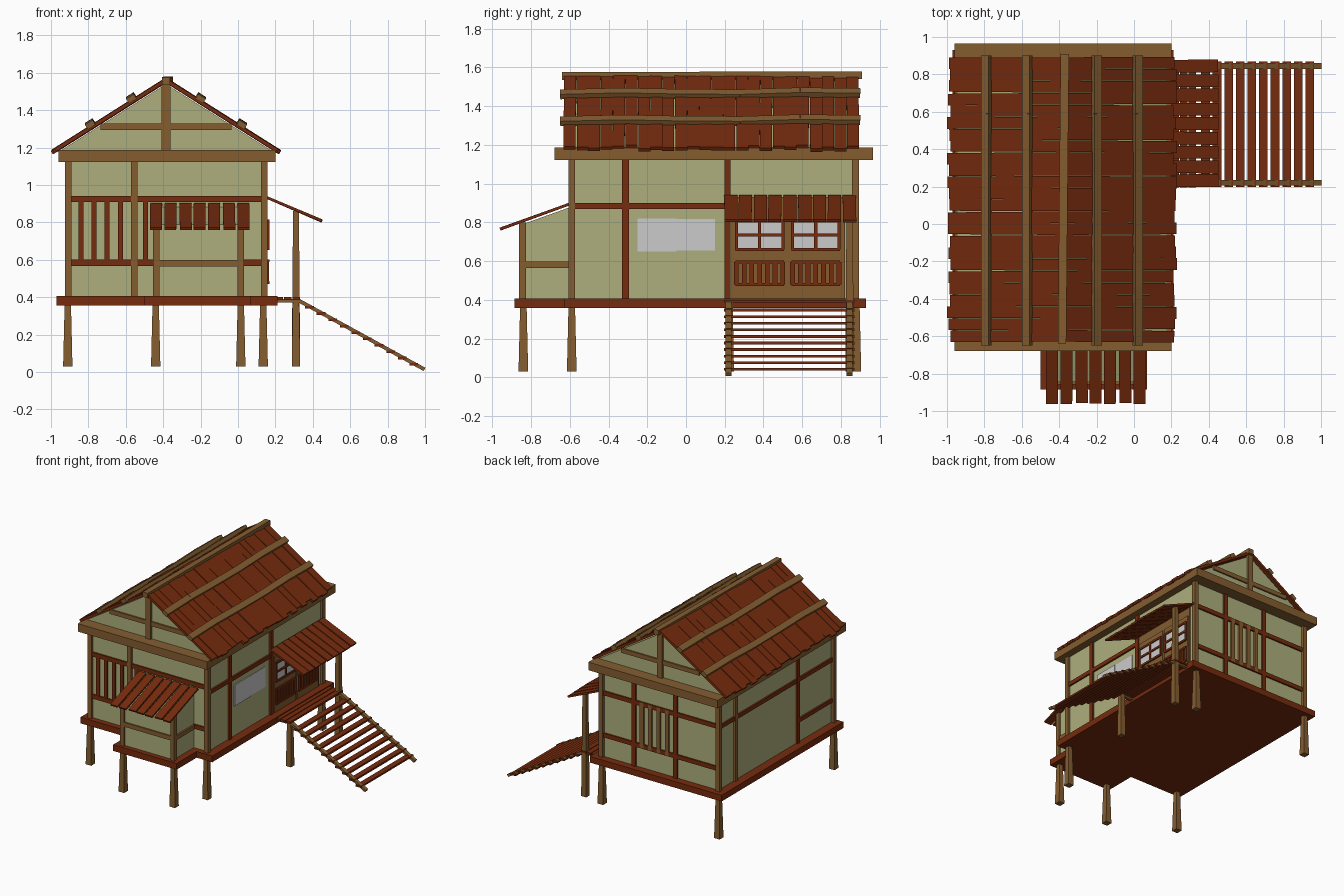
import bpy, bmesh, math, random
from mathutils import Vector, Matrix
random.seed(4)


def material(name, rgb):
    m = bpy.data.materials.new(name)
    m.diffuse_color = (*rgb, 1)
    return m


GREEN = material("plaster", (0.42, 0.43, 0.20))
BROWN = material("timber", (0.23, 0.11, 0.03))
RED = material("red_wood", (0.18, 0.024, 0.004))


def part(name, mat, bars=(), boxes=()):
    """One object from bars (p, q, width, height[, end scale]) and boxes (x0,x1,y0,y1,z0,z1)."""
    bm = bmesh.new()
    for x0, x1, y0, y1, z0, z1 in boxes:
        m = Matrix.Translation(((x0 + x1) / 2, (y0 + y1) / 2, (z0 + z1) / 2))
        bmesh.ops.create_cube(bm, size=1, matrix=m @ Matrix.Diagonal((x1 - x0, y1 - y0, z1 - z0, 1)))
    for p, q, w, h, *end in bars:
        p, q = Vector(p), Vector(q)
        d = (q - p).normalized()
        up = Vector((0, 1, 0)) if abs(d.z) > 0.95 else Vector((0, 0, 1))
        s = d.cross(up).normalized()
        n = s.cross(d)
        k = end[0] if end else 1
        for v in bmesh.ops.create_cube(bm, size=1)["verts"]:
            a, f = (q, k) if v.co.z > 0 else (p, 1)
            v.co = a + s * (v.co.x * w * f) + n * (v.co.y * h * f)
    bmesh.ops.recalc_face_normals(bm, faces=bm.faces)
    me = bpy.data.meshes.new(name)
    bm.to_mesh(me)
    bm.free()
    if mat:
        me.materials.append(mat)
    ob = bpy.data.objects.new(name, me)
    bpy.context.collection.objects.link(ob)
    return ob


def prism(name, mat, profile, direction):
    bm = bmesh.new()
    f = bm.faces.new([bm.verts.new(p) for p in profile])
    new = bmesh.ops.extrude_face_region(bm, geom=[f])["geom"]
    bmesh.ops.translate(bm, vec=direction, verts=[g for g in new if isinstance(g, bmesh.types.BMVert)])
    bmesh.ops.recalc_face_normals(bm, faces=bm.faces)
    me = bpy.data.meshes.new(name)
    bm.to_mesh(me)
    bm.free()
    me.materials.append(mat)
    bpy.context.collection.objects.link(bpy.data.objects.new(name, me))


def post(x, y, z0, z1, w=0.035):
    return (x - w / 2, x + w / 2, y - w / 2, y + w / 2, z0, z1)


RX = -0.385  # ridge position

# Floor slab with the front bay
prism("floor_slab", RED, [(-0.97, 0.93, 0.357), (0.21, 0.93, 0.357), (0.21, -0.63, 0.357),
      (0.07, -0.63, 0.357), (0.07, -0.885, 0.357), (-0.5, -0.885, 0.357), (-0.5, -0.63, 0.357),
      (-0.97, -0.63, 0.357)], (0, 0, 0.05))

# Tapered stilts
part("stilts", BROWN, [((x, y, 0.03), (x, y, 0.36), 0.05, 0.05, 0.68) for x, y in
     [(-0.91, -0.59), (0.135, -0.59), (-0.91, 0.88), (0.135, 0.88), (-0.44, -0.84), (0.015, -0.84)]])

# Main walls, gable and ring beam
part("walls", GREEN, boxes=[(-0.9, 0.14, -0.585, 0.87, 0.4, 1.13)])
prism("gable", GREEN, [(-0.955, -0.585, 1.18), (0.185, -0.585, 1.18), (RX, -0.585, 1.54)], (0, 1.455, 0))
part("ring_beam", BROWN, boxes=[(-0.96, 0.2, -0.68, 0.965, 1.122, 1.187)])
part("corner_posts", BROWN, boxes=[post(x, y, 0.4, 1.13) for x in (-0.907, 0.14) for y in (-0.59, 0.875)])
part("wall_posts", BROWN, boxes=[post(-0.555, -0.585, 0.4, 1.13), post(-0.9, 0.66, 0.4, 1.13)])
part("gable_timbers", BROWN, boxes=[b for y in (-0.585, 0.87) for b in (
     (RX - 0.023, RX + 0.023, y - 0.018, y + 0.018, 1.18, 1.55),
     (-0.735, -0.035, y - 0.012, y + 0.012, 1.295, 1.33))])

# Red wall framing
front = [(-0.9, 0.14, -0.597, -0.575, z, z + 0.034) for z in (0.567, 0.908)]
front += [(x - 0.014, x + 0.014, -0.595, -0.575, 0.59, 0.92) for x in (-0.84, -0.77, -0.70, -0.628, -0.495)]
right = [(0.13, 0.153, -0.59, 0.22, 0.868, 0.9), (0.13, 0.155, -0.33, -0.295, 0.4, 1.13),
         (0.13, 0.155, 0.198, 0.23, 0.4, 1.13)]
left = [(-0.913, -0.89, -0.59, 0.87, 0.9, 0.932), (-0.915, -0.89, -0.155, -0.12, 0.4, 1.13),
        (-0.913, -0.89, -0.59, -0.13, 0.57, 0.602)]
back = [(-0.9, 0.14, 0.86, 0.883, z, z + 0.034) for z in (0.567, 0.908)]
back += [(x - 0.017, x + 0.017, 0.86, 0.885, 0.4, 1.13) for x in (-0.15, -0.52)]
part("wall_framing", RED, boxes=front + right + left + back)
part("back_window_bars", BROWN, boxes=[(x - 0.016, x + 0.016, 0.86, 0.884, 0.57, 0.94)
     for x in (-0.22, -0.295, -0.37, -0.445)])

# Sliding window on the right wall
part("window_panes", None, boxes=[(0.13, 0.147, -0.25, -0.05, 0.65, 0.82), (0.13, 0.143, -0.05, 0.15, 0.655, 0.818)])

# Double door
part("door_leaves", BROWN, boxes=[(0.13, 0.15, 0.235, 0.82, 0.4, 0.93)] +
     [(0.14, 0.157, y, y + 0.27, 0.41, 0.86) for y in (0.245, 0.535)])
glass, trim = [], []
for y in (0.26, 0.55):
    glass.append((0.15, 0.16, y, y + 0.24, 0.665, 0.805))
    trim += [(0.15, 0.168, y - 0.005, y + 0.245, z - 0.008, z + 0.008) for z in (0.66, 0.735, 0.808, 0.595, 0.478)]
    trim += [(0.15, 0.168, y + t - 0.008, y + t + 0.008, 0.66, 0.808) for t in (0, 0.12, 0.24)]
    trim += [(0.15, 0.165, y + 0.04 * i - 0.012, y + 0.04 * i + 0.012, 0.48, 0.595) for i in range(7)]
part("door_glass", None, boxes=glass)
part("door_trim", RED, boxes=trim)

# Front bay
prism("bay_walls", GREEN, [(-0.44, -0.845, 0.4), (-0.44, -0.58, 0.4), (-0.44, -0.58, 0.885),
      (-0.44, -0.845, 0.79)], (0.455, 0, 0))
part("bay_frame", BROWN, boxes=[post(x, -0.845, 0.4, 0.8) for x in (-0.437, 0.015)] +
     [(-0.452, 0.028, -0.857, -0.59, 0.563, 0.598)])


def canopy(name, start, end, step, n, w):
    bars = []
    for i in range(n):
        o = Vector(step) * i
        j = Vector((random.uniform(-1, 1), random.uniform(-1, 1), random.uniform(-0.3, 0.3))) * 0.004
        bars.append((Vector(start) + o, Vector(end) + o + j, w, 0.014))
    part(name, RED, bars)


canopy("bay_roof_planks", (-0.437, -0.595, 0.897), (-0.437, -0.957, 0.766), (0.0775, 0, 0), 7, 0.064)
canopy("porch_roof_planks", (0.15, 0.231, 0.935), (0.447, 0.231, 0.808), (0, 0.0765, 0), 9, 0.068)

# Porch posts, deck and ramp
part("porch_posts", BROWN, [((0.31, 0.225, 0.03), (0.31, 0.225, 0.39), 0.045, 0.045, 0.75),
     ((0.31, 0.845, 0.03), (0.31, 0.845, 0.86), 0.045, 0.045, 0.7)])
part("porch_beam", BROWN, boxes=[(0.2, 0.335, y - 0.014, y + 0.014, 0.372, 0.39) for y in (0.22, 0.845)])
part("deck_boards", RED, boxes=[(x, x + 0.04, 0.195, 0.87, 0.385, 0.4) for x in (0.2, 0.246, 0.292)])
part("ramp_rails", BROWN, [((0.32, y, 0.385), (0.997, y, 0.014), 0.03, 0.02) for y in (0.22, 0.845)])
part("ramp_treads", RED, boxes=[(x - 0.023, x + 0.023, 0.197, 0.87, z - 0.008, z + 0.006) for x, z in
     [(0.382 + 0.062 * i, 0.348 - 0.034 * i) for i in range(10)]])

# Main roof: slightly uneven planks on both slopes
planks = []
for side in (-1, 1):
    for i in range(24):
        y = -0.598 + i * 1.458 / 23
        reach = 0.598 + random.uniform(-0.008, 0.012)
        dz = random.uniform(-0.004, 0.004)
        planks.append(((RX, y, 1.56 + dz), (RX + side * reach, y + random.uniform(-0.005, 0.005),
                       1.56 - reach * 0.632 + dz), 0.062, 0.02))
part("roof_planks", RED, planks)

# Ridge beam and bent purlins lying on the roof
part("ridge_beam", BROWN, [((RX, -0.64, 1.556), (RX + 0.015, 0.91, 1.56), 0.045, 0.04)])
purlins = []
for side in (-1, 1):
    for off in (0.185, 0.405):
        pts = [Vector((RX + side * off, -0.65 + 1.55 * t / 5, 1.582 - off * 0.632 + b))
               for t, b in enumerate((-0.004, 0.004, -0.002, -0.004, 0.006, 0.002))]
        slope = Matrix.Rotation(side * math.atan(0.632), 4, 'Y')
        ob = part("purlin", BROWN, [(slope.inverted() @ a, slope.inverted() @ b, 0.048, 0.03)
                  for a, b in zip(pts, pts[1:])])
        ob.matrix_world = slope
